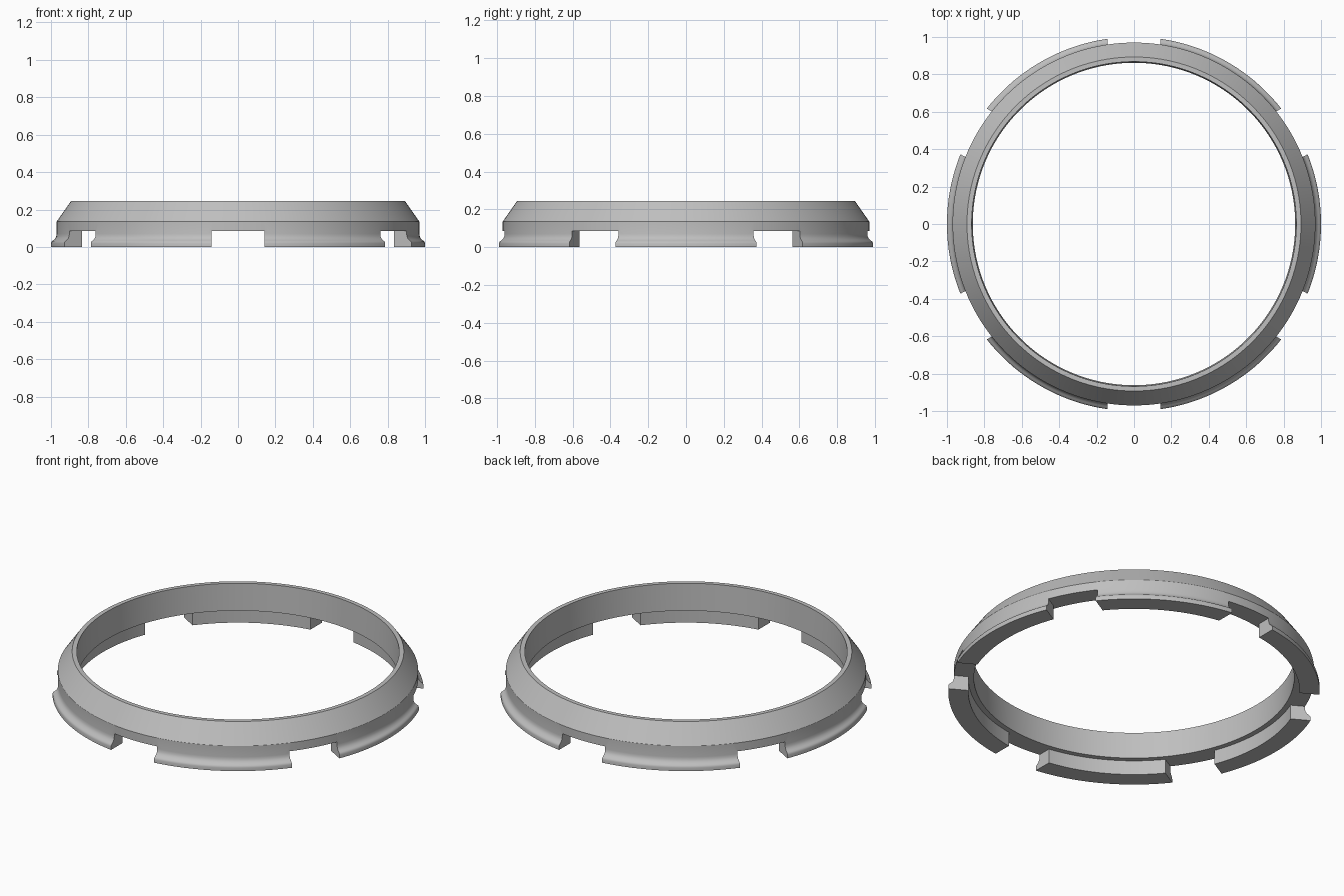
import bpy, bmesh, math
from mathutils import Matrix, Vector

cube = bpy.data.objects.get("Cube")
if cube:
    bpy.data.objects.remove(cube, do_unlink=True)

SEGMENTS = 180
SLOT_TOP = 0.085
SLOT_WIDTH = 0.282

# One plain grey for the whole ring
grey = bpy.data.materials.new("light_grey")
grey.use_nodes = True
colour = (0.52, 0.52, 0.52, 1)
grey.diffuse_color = colour
grey.node_tree.nodes["Principled BSDF"].inputs["Base Color"].default_value = colour


def add_object(name, bm):
    bmesh.ops.recalc_face_normals(bm, faces=bm.faces)
    mesh = bpy.data.meshes.new(name)
    bm.to_mesh(mesh)
    bm.free()
    obj = bpy.data.objects.new(name, mesh)
    bpy.context.collection.objects.link(obj)
    return obj


# Cross-section (radius, height): bore, flat rim, cone, wall, flared lip, inner ledge
profile = [
    (0.862, SLOT_TOP), (0.868, 0.245), (0.893, 0.245), (0.97, 0.135),
    (0.97, 0.07), (0.972, 0.056), (0.978, 0.044), (0.987, 0.036),
    (0.994, 0.031), (0.998, 0.026), (1.0, 0.019), (1.0, 0.0),
    (0.892, 0.0), (0.892, SLOT_TOP),
]

# Ring body, turned around the vertical axis
bm = bmesh.new()
rings = []
for i in range(SEGMENTS):
    a = math.tau * i / SEGMENTS
    rings.append([bm.verts.new((r * math.cos(a), r * math.sin(a), z)) for r, z in profile])
for i in range(SEGMENTS):
    here, after = rings[i], rings[(i + 1) % SEGMENTS]
    for j in range(len(profile)):
        k = (j + 1) % len(profile)
        bm.faces.new((here[j], after[j], after[k], here[k]))
ring = add_object("bayonet_ring", bm)
ring.data.materials.append(grey)

# Six straight-sided blocks that cut the gaps between the tabs
bm = bmesh.new()
for i in range(6):
    turn = Matrix.Rotation(math.radians(30 + 60 * i), 4, "Z")
    place = Matrix.Translation(Vector((0.95, 0, SLOT_TOP - 0.1)))
    size = Matrix.Diagonal((0.4, SLOT_WIDTH, 0.2, 1))
    bmesh.ops.create_cube(bm, size=1, matrix=turn @ place @ size)
cutter = add_object("slot_cutter", bm)
cutter.hide_render = True

cut = ring.modifiers.new("slots", "BOOLEAN")
cut.operation = "DIFFERENCE"
cut.solver = "EXACT"
cut.object = cutter

# Apply the cut, then smooth the curved faces and keep the edges crisp
bpy.ops.object.select_all(action="DESELECT")
ring.select_set(True)
bpy.context.view_layer.objects.active = ring
bpy.ops.object.modifier_apply(modifier=cut.name)
bpy.data.objects.remove(cutter, do_unlink=True)
bpy.ops.object.shade_smooth_by_angle(angle=math.radians(30))
